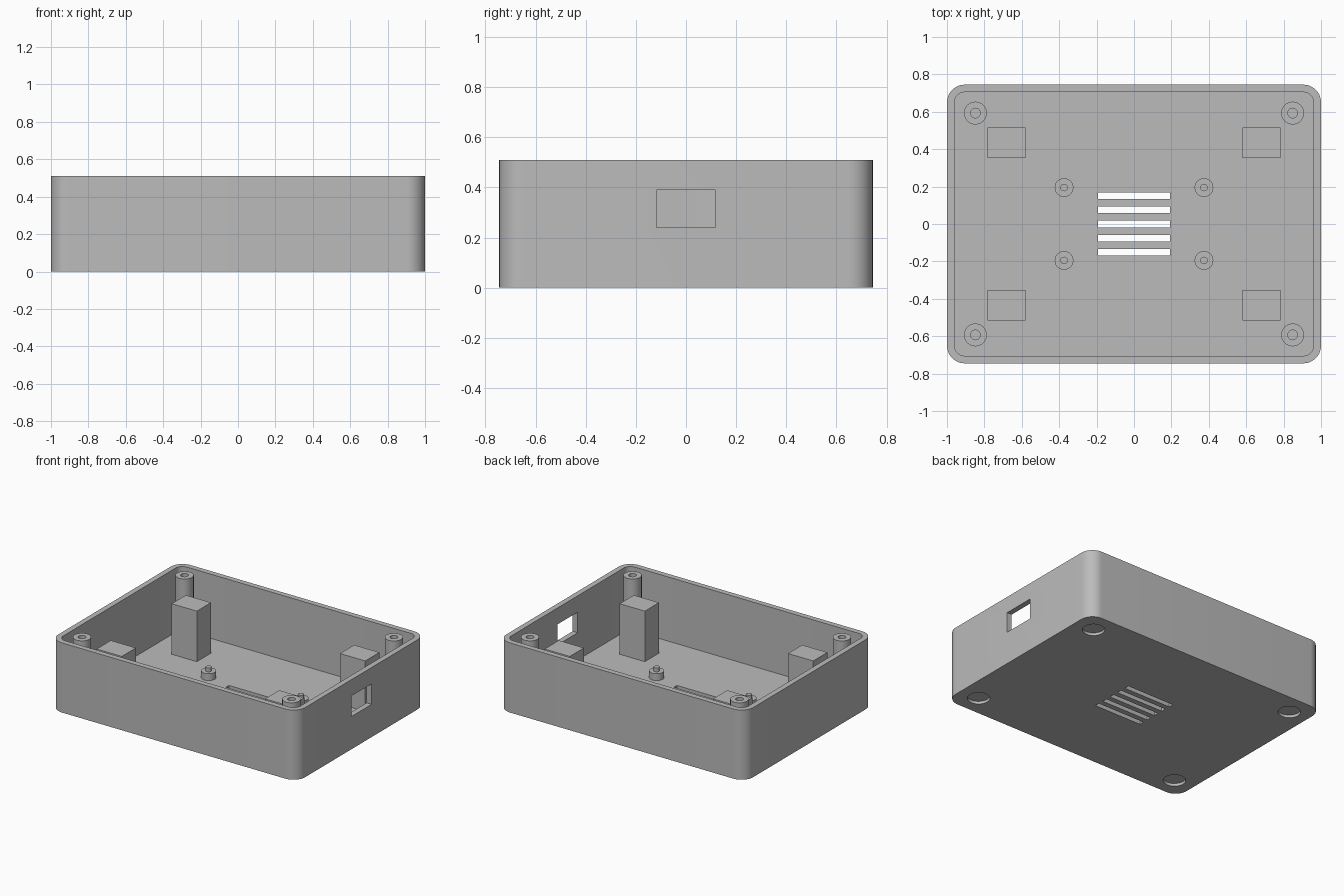
import bpy, bmesh, math

if "Cube" in bpy.data.objects:
    bpy.data.objects.remove(bpy.data.objects["Cube"])

GREY = bpy.data.materials.new("plain_grey")
GREY.use_nodes = True
COLOUR = (0.5, 0.5, 0.5, 1)
GREY.diffuse_color = COLOUR
GREY.node_tree.nodes["Principled BSDF"].inputs["Base Color"].default_value = COLOUR

HEIGHT, FLOOR, WALL = 0.51, 0.04, 0.04
HALF_X, HALF_Y = 1.0, 0.745
CORNERS = [(1, 1), (-1, 1), (-1, -1), (1, -1)]


def prism(name, outline, z0, z1):
    """Extrude a closed outline from z0 up to z1."""
    bm = bmesh.new()
    face = bm.faces.new([bm.verts.new((x, y, z0)) for x, y in outline])
    top = bmesh.ops.extrude_face_region(bm, geom=[face])["geom"]
    for v in top:
        if isinstance(v, bmesh.types.BMVert):
            v.co.z = z1
    bmesh.ops.recalc_face_normals(bm, faces=bm.faces)
    mesh = bpy.data.meshes.new(name)
    bm.to_mesh(mesh)
    bm.free()
    mesh.materials.append(GREY)
    obj = bpy.data.objects.new(name, mesh)
    bpy.context.collection.objects.link(obj)
    return obj


def rounded(hx, hy, r, steps=12):
    points = []
    for k, (sx, sy) in enumerate(CORNERS):
        for i in range(steps + 1):
            a = math.pi / 2 * (k + i / steps)
            points.append((sx * (hx - r) + r * math.cos(a),
                           sy * (hy - r) + r * math.sin(a)))
    return points


def circle(x, y, r, n=40):
    return [(x + r * math.cos(math.tau * i / n),
             y + r * math.sin(math.tau * i / n)) for i in range(n)]


def rect(x, y, hx, hy):
    return [(x + sx * hx, y + sy * hy) for sx, sy in CORNERS]


def select(obj):
    bpy.ops.object.select_all(action="DESELECT")
    obj.select_set(True)
    bpy.context.view_layer.objects.active = obj


def cut(obj, cutter):
    cutter.hide_render = True
    mod = obj.modifiers.new("cut", "BOOLEAN")
    mod.operation, mod.solver, mod.object = "DIFFERENCE", "EXACT", cutter
    select(obj)
    bpy.ops.object.modifier_apply(modifier=mod.name)
    bpy.data.objects.remove(cutter)


def smooth(obj):
    select(obj)
    bpy.ops.object.shade_smooth_by_angle(angle=math.radians(30))


# Open tray with rounded vertical corners
shell = prism("enclosure_shell", rounded(HALF_X, HALF_Y, 0.095), 0, HEIGHT)
cut(shell, prism("cavity", rounded(HALF_X - WALL, HALF_Y - WALL, 0.055), FLOOR, HEIGHT + 0.1))

# Port opening in the left wall
cut(shell, prism("port_cutter", rect(HALF_X, 0, 0.1, 0.118), 0.24, 0.39))

# Ventilation slots in the floor
for i in range(-2, 3):
    cut(shell, prism("slot_cutter", rect(0, i * 0.0755, 0.192, 0.018), -0.1, 0.1))

# Round foot recesses underneath
for sx, sy in CORNERS:
    cut(shell, prism("foot_cutter", circle(sx * 0.848, sy * 0.593, 0.075), -0.1, 0.02))
smooth(shell)

for sx, sy in CORNERS:
    side = ("back" if sy > 0 else "front") + ("_left" if sx > 0 else "_right")

    # Corner screw post with a blind hole
    x, y = sx * 0.848, sy * 0.593
    post = prism("screw_post_" + side, circle(x, y, 0.061), 0.03, HEIGHT)
    cut(post, prism("hole_cutter", circle(x, y, 0.026), FLOOR, HEIGHT + 0.1))
    smooth(post)

    # Rectangular support block
    prism("support_block_" + side, rect(sx * 0.682, sy * 0.434, 0.102, 0.082), 0.03, 0.41)

    # Board standoff with a locating pin
    x, y = sx * 0.374, sy * 0.195
    smooth(prism("standoff_" + side, circle(x, y, 0.05), 0.03, 0.09))
    smooth(prism("standoff_pin_" + side, circle(x, y, 0.02), 0.08, 0.118))
